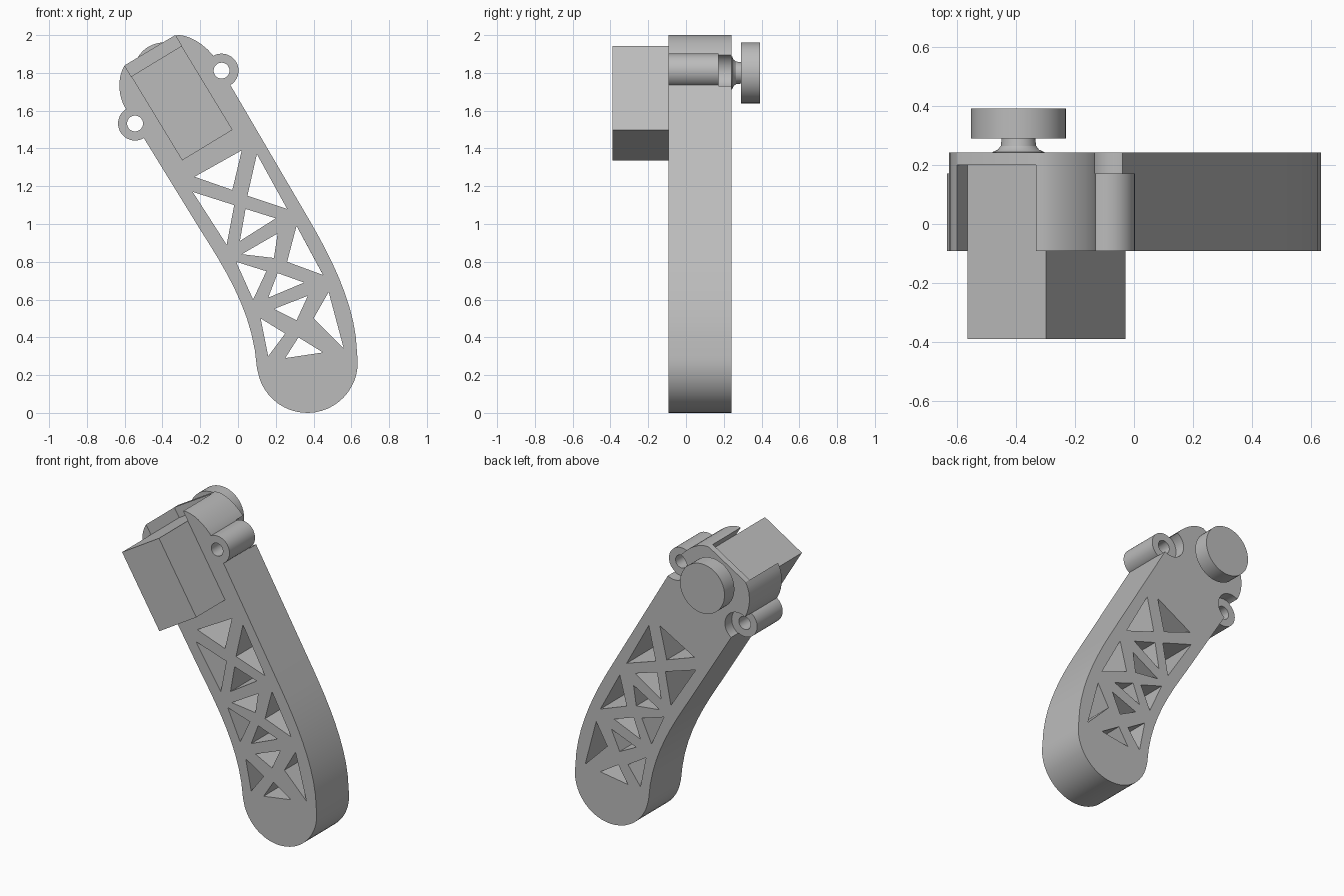
import bpy, bmesh, math
from mathutils import Vector, Matrix
from mathutils.geometry import interpolate_bezier

if "Cube" in bpy.data.objects:
    bpy.data.objects.remove(bpy.data.objects["Cube"])

FRONT, BACK = -0.092, 0.242
grey = bpy.data.materials.new("plain_grey")
grey.use_nodes = True
grey.diffuse_color = (0.5, 0.5, 0.5, 1)
grey.node_tree.nodes["Principled BSDF"].inputs["Base Color"].default_value = (0.5, 0.5, 0.5, 1)


def finish(bm, name):
    bmesh.ops.recalc_face_normals(bm, faces=bm.faces)
    mesh = bpy.data.meshes.new(name)
    bm.to_mesh(mesh)
    bm.free()
    mesh.materials.append(grey)
    obj = bpy.data.objects.new(name, mesh)
    bpy.context.collection.objects.link(obj)
    return obj


def prism(name, outline, y0, y1):
    """Extrude an x/z outline from y0 to y1."""
    bm = bmesh.new()
    face = bm.faces.new([bm.verts.new((x, y0, z)) for x, z in outline])
    extruded = bmesh.ops.extrude_face_region(bm, geom=[face])["geom"]
    verts = [v for v in extruded if isinstance(v, bmesh.types.BMVert)]
    bmesh.ops.translate(bm, verts=verts, vec=(0, y1 - y0, 0))
    return finish(bm, name)


def arc(centre, radius, start, end, steps):
    angles = [math.radians(start + (end - start) * i / steps) for i in range(steps + 1)]
    return [(centre[0] + radius * math.cos(a), centre[1] + radius * math.sin(a)) for a in angles]


def disc(name, centre, radius, y0, y1):
    return prism(name, arc(centre, radius, 0, 360, 40)[:-1], y0, y1)


def curve(points, steps):
    pts = interpolate_bezier(*[Vector((x, z, 0)) for x, z in points], steps)
    return [(p.x, p.y) for p in pts]


def combine(target, tool, operation):
    tool.hide_render = True
    mod = target.modifiers.new("combine", "BOOLEAN")
    mod.operation, mod.solver, mod.object = operation, "EXACT", tool
    bpy.context.view_layer.objects.active = target
    bpy.ops.object.modifier_apply(modifier=mod.name)
    bpy.data.objects.remove(tool)


def smooth(obj):
    bpy.ops.object.select_all(action="DESELECT")
    obj.select_set(True)
    bpy.context.view_layer.objects.active = obj
    bpy.ops.object.shade_smooth_by_angle(angle=math.radians(30))


# Arm body: rounded foot, bent sides and a shaped head
outline = (
    arc((0.367, 0.267), 0.267, 8, -170, 24)
    + curve([(0.10, 0.24), (0.08, 0.52), (-0.05, 0.736), (-0.204, 0.976)], 10)
    + curve([(-0.60, 1.62), (-0.635, 1.68), (-0.64, 1.78), (-0.60, 1.84)], 8)
    + curve([(-0.336, 1.998), (-0.28, 2.01), (-0.20, 1.97), (-0.135, 1.897)], 8)
    + curve([(0.384, 1.01), (0.50, 0.81), (0.625, 0.56), (0.63, 0.32)], 10)
)
arm = prism("arm_body", outline, FRONT, BACK)

# Motor pocket, open at the top of the head
centre = Vector((-0.297, 1.64))
down = Vector((0.519, -0.855))
across = Vector((0.855, 0.519))


def motor_outline(top):
    corners = [(-0.156, -top), (0.156, -top), (0.156, 0.26), (-0.156, 0.26)]
    return [tuple(centre + across * a + down * d) for a, d in corners]


combine(arm, prism("pocket", motor_outline(0.5), FRONT - 0.1, 0.2), "DIFFERENCE")

# Screw ears with clearance behind them
for ear in [(-0.087, 1.812), (-0.545, 1.532)]:
    combine(arm, disc("clearance", ear, 0.094, 0.172, BACK + 0.1), "DIFFERENCE")
    combine(arm, disc("ear", ear, 0.09, FRONT, 0.172), "UNION")
    combine(arm, disc("screw_hole", ear, 0.042, FRONT - 0.1, BACK + 0.1), "DIFFERENCE")

# Triangular truss openings
openings = [
    [(0.02, 1.39), (-0.23, 1.25), (-0.03, 1.18)],
    [(0.1, 1.37), (0.05, 1.15), (0.26, 1.08)],
    [(-0.24, 1.17), (-0.02, 1.1), (-0.06, 0.89)],
    [(0.04, 1.08), (0.2, 1.03), (0.01, 0.91)],
    [(0.31, 0.99), (0.26, 0.8), (0.45, 0.73)],
    [(0.21, 0.95), (0.02, 0.84), (0.19, 0.82)],
    [(-0.01, 0.8), (0.15, 0.75), (0.08, 0.6)],
    [(0.21, 0.74), (0.35, 0.69), (0.16, 0.61)],
    [(0.48, 0.64), (0.4, 0.5), (0.56, 0.34)],
    [(0.37, 0.62), (0.19, 0.55), (0.31, 0.49)],
    [(0.12, 0.5), (0.25, 0.42), (0.16, 0.3)],
    [(0.32, 0.4), (0.45, 0.32), (0.25, 0.29)],
]
for triangle in openings:
    combine(arm, prism("opening", triangle, FRONT - 0.1, BACK + 0.1), "DIFFERENCE")
smooth(arm)

# Motor block
prism("motor_block", motor_outline(0.26), -0.39, 0.2)

# Knob with a flared neck, turned about the y axis
profile = [(0, 0.23), (0.088, 0.23), (0.088, 0.244), (0.07, 0.252), (0.06, 0.265),
           (0.057, 0.29), (0.161, 0.29), (0.161, 0.392), (0, 0.392)]
bm = bmesh.new()
verts = [bm.verts.new((r, y, 0)) for r, y in profile]
edges = [bm.edges.new(pair) for pair in zip(verts, verts[1:])]
bmesh.ops.spin(bm, geom=verts + edges, axis=(0, 1, 0), cent=(0, 0, 0), steps=48, angle=math.tau)
bmesh.ops.remove_doubles(bm, verts=bm.verts, dist=0.0005)
bmesh.ops.transform(bm, matrix=Matrix.Translation((-0.392, 0, 1.8)), verts=bm.verts)
smooth(finish(bm, "knob"))
